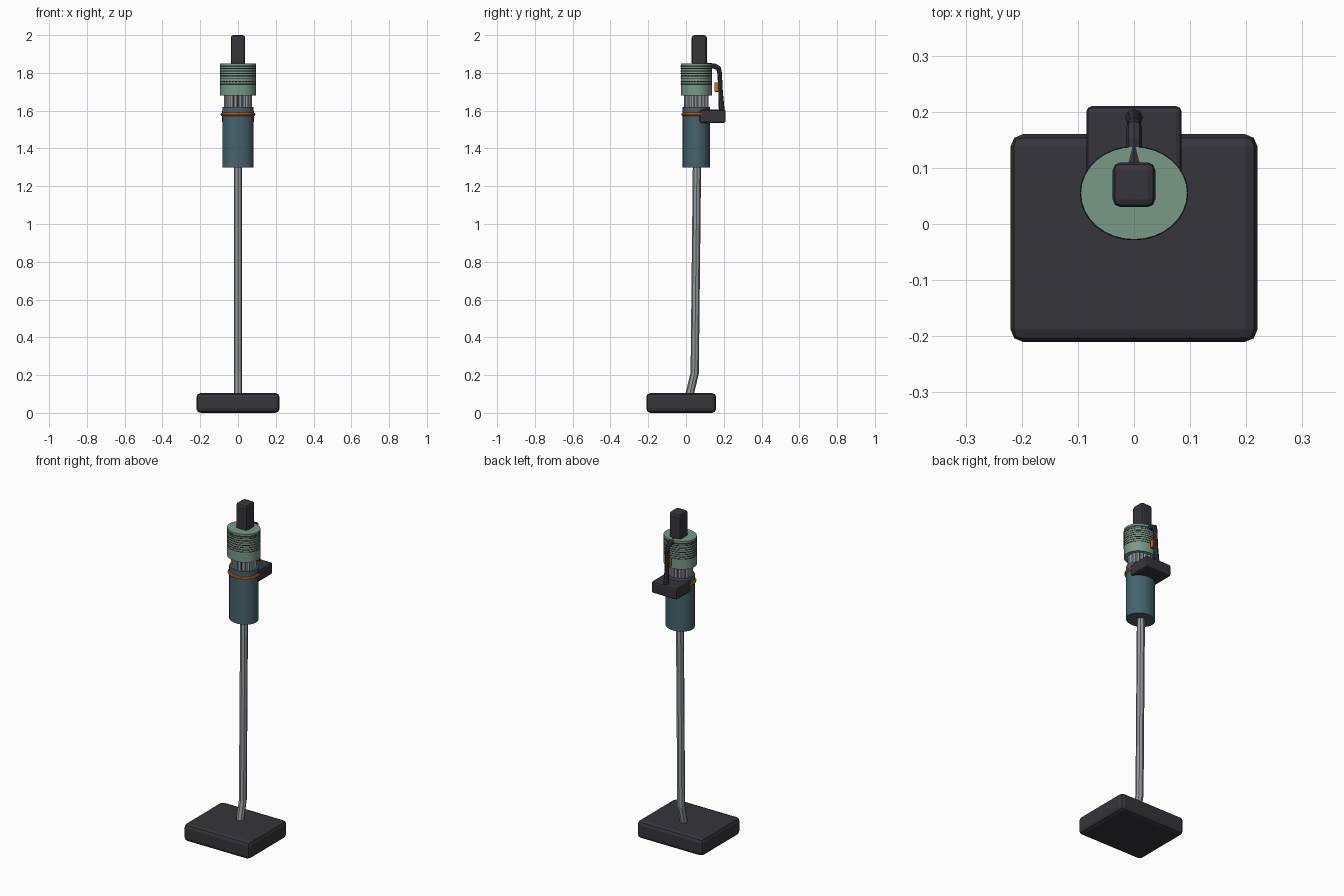
import bpy
import math

cube = bpy.data.objects.get("Cube")
if cube:
    bpy.data.objects.remove(cube, do_unlink=True)

CY = 0.055       # depth of the motor unit axis
SQUASH = 0.87    # the motor unit is oval


def material(name, rgb):
    mat = bpy.data.materials.new(name)
    mat.use_nodes = True
    mat.diffuse_color = (*rgb, 1)
    mat.node_tree.nodes["Principled BSDF"].inputs["Base Color"].default_value = (*rgb, 1)
    return mat


charcoal = material("charcoal", (0.036, 0.035, 0.044))
teal = material("teal", (0.06, 0.125, 0.15))
green = material("sage green", (0.19, 0.32, 0.245))
steel = material("steel grey", (0.3, 0.33, 0.35))
silver = material("pale silver", (0.52, 0.53, 0.56))
orange = material("orange", (0.62, 0.14, 0.015))


def finish(name, mat, smooth=True):
    obj = bpy.context.object
    obj.name = name
    obj.data.materials.append(mat)
    if smooth:
        bpy.ops.object.shade_smooth_by_angle(angle=math.radians(35))
    return obj


def block(name, mat, x, y, z, bevel):
    """Bevelled box with half width x and (low, high) ranges y and z."""
    bpy.ops.mesh.primitive_cube_add(size=1, location=(0, sum(y) / 2, sum(z) / 2))
    obj = bpy.context.object
    obj.scale = (2 * x, y[1] - y[0], z[1] - z[0])
    bpy.ops.object.transform_apply(location=False, rotation=False)
    mod = obj.modifiers.new("bevel", "BEVEL")
    mod.width = bevel
    mod.segments = 2
    return finish(name, mat, False)


def drum(name, mat, radius, low, high):
    bpy.ops.mesh.primitive_cylinder_add(vertices=32, radius=radius, depth=high - low,
                                        location=(0, CY, (low + high) / 2))
    bpy.context.object.scale.y = SQUASH
    return finish(name, mat)


def ring(name, mat, radius, thick, z):
    bpy.ops.mesh.primitive_torus_add(major_segments=40, minor_segments=8, major_radius=radius,
                                     minor_radius=thick, location=(0, CY, z))
    bpy.context.object.scale.y = SQUASH
    return finish(name, mat)


def tube(name, mat, points):
    """Eight-sided tube through (y, z, radius) points."""
    curve = bpy.data.curves.new(name, "CURVE")
    curve.dimensions = "3D"
    curve.bevel_depth = 1
    curve.bevel_resolution = 2
    curve.use_fill_caps = True
    line = curve.splines.new("POLY")
    line.points.add(len(points) - 1)
    for p, (y, z, r) in zip(line.points, points):
        p.co = (0, y, z, 1)
        p.radius = r
    line.use_smooth = False
    obj = bpy.data.objects.new(name, curve)
    bpy.context.collection.objects.link(obj)
    curve.materials.append(mat)


# Floor head and wand
block("floor_head", charcoal, 0.22, (-0.21, 0.16), (0, 0.105), 0.022)
tube("wand", steel, [(0.012, 0.07, 0.022), (0.046, 0.21, 0.022), (0.058, 1.31, 0.022)])

# Dust bin with its accent ring
drum("dust_bin", teal, 0.083, 1.3, 1.62)
ring("accent_ring", orange, 0.083, 0.009, 1.58)

# Cyclone section: silver ribs around a dark core
drum("cyclone_core", charcoal, 0.064, 1.61, 1.69)
RIBS = 18
for i in range(RIBS):
    a = math.tau * i / RIBS
    bpy.ops.mesh.primitive_cylinder_add(
        vertices=8, radius=0.0095, depth=0.07,
        location=(0.064 * math.cos(a), CY + 0.064 * SQUASH * math.sin(a), 1.65))
    finish(f"cyclone_rib_{i + 1}", silver)

# Motor housing with vent rings
drum("motor_housing", green, 0.095, 1.68, 1.85)
for i in range(7):
    ring(f"vent_ring_{i + 1}", charcoal, 0.0935, 0.003, 1.742 + i * 0.0135)
drum("vent_band", charcoal, 0.096, 1.83, 1.839)

# Top filter block
block("top_block", charcoal, 0.038, (0.03, 0.11), (1.84, 2), 0.014)

# Rear grip, battery and trigger
tube("grip", charcoal, [(0.1, 1.84, 0.015), (0.15, 1.836, 0.014), (0.172, 1.825, 0.014),
                        (0.178, 1.8, 0.012), (0.183, 1.7, 0.012), (0.19, 1.59, 0.016)])
block("battery", charcoal, 0.085, (0.07, 0.21), (1.535, 1.605), 0.01)
block("trigger", orange, 0.011, (0.15, 0.172), (1.7, 1.75), 0.004)
